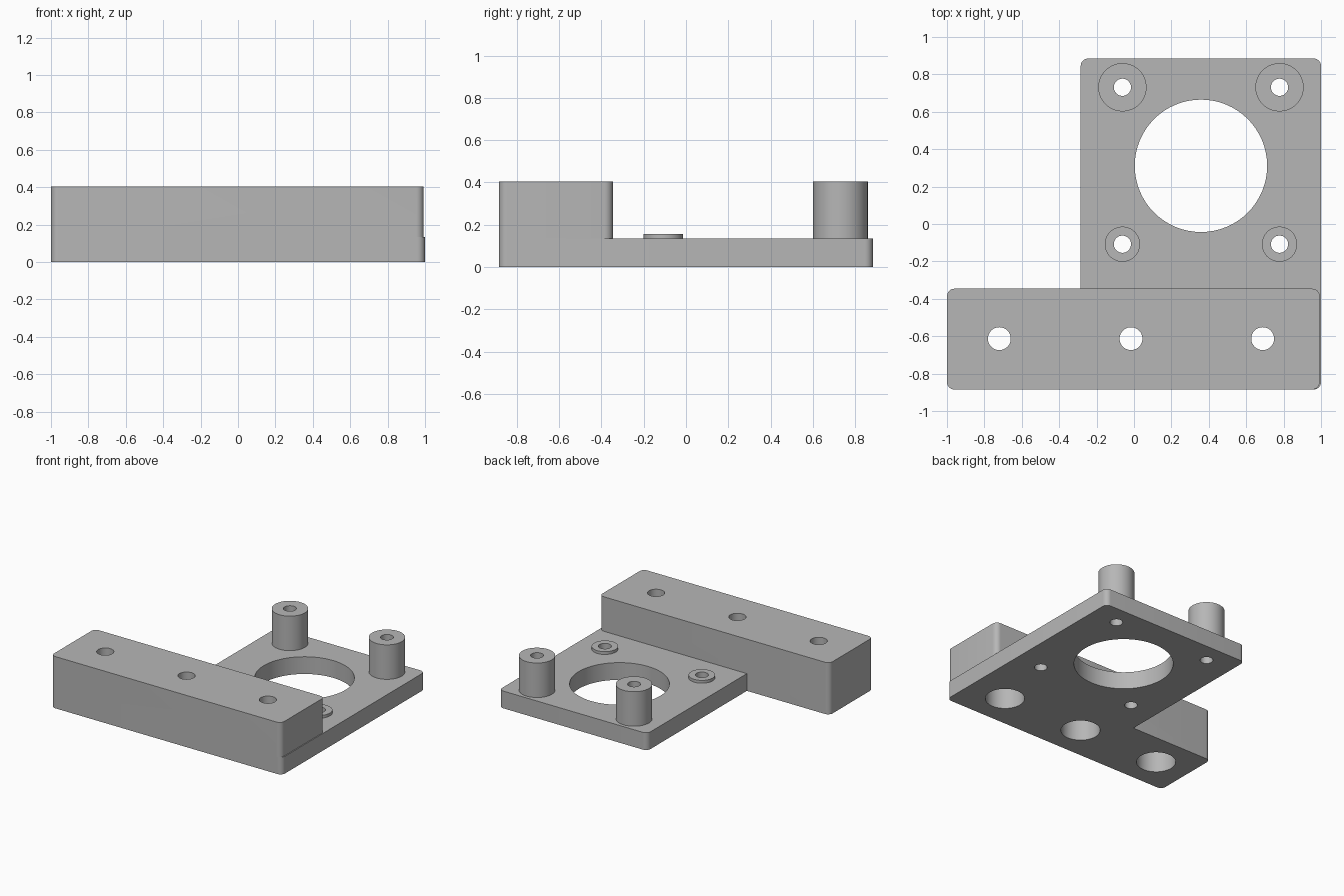
import bpy, bmesh
from mathutils import Matrix

default = bpy.data.objects.get("Cube")
if default:
    bpy.data.objects.remove(default, do_unlink=True)

grey = bpy.data.materials.new("plain grey")
grey.use_nodes = True
colour = (0.47, 0.47, 0.47, 1)
grey.diffuse_color = colour
grey.node_tree.nodes["Principled BSDF"].inputs["Base Color"].default_value = colour


def finish(name, bm):
    mesh = bpy.data.meshes.new(name)
    bm.to_mesh(mesh)
    bm.free()
    mesh.materials.append(grey)
    obj = bpy.data.objects.new(name, mesh)
    bpy.context.collection.objects.link(obj)
    return obj


def rounded_box(name, x0, x1, y0, y1, z0, z1, radius=0.04):
    """Box with its four upright edges rounded."""
    bm = bmesh.new()
    centre = Matrix.Translation(((x0 + x1) / 2, (y0 + y1) / 2, (z0 + z1) / 2))
    size = Matrix.Diagonal((x1 - x0, y1 - y0, z1 - z0, 1))
    bmesh.ops.create_cube(bm, size=1, matrix=centre @ size)
    upright = [e for e in bm.edges
               if abs(e.verts[0].co.z - e.verts[1].co.z) > 0.01]
    bmesh.ops.bevel(bm, geom=upright, offset=radius, segments=8,
                    profile=0.5, affect='EDGES')
    return finish(name, bm)


def cylinder(name, x, y, z0, z1, radius, sides=64):
    bm = bmesh.new()
    bmesh.ops.create_cone(bm, cap_ends=True, segments=sides, radius1=radius,
                          radius2=radius, depth=z1 - z0,
                          matrix=Matrix.Translation((x, y, (z0 + z1) / 2)))
    return finish(name, bm)


def combine(obj, tool, operation):
    """Apply a boolean and discard the tool."""
    tool.hide_render = True
    mod = obj.modifiers.new("combine", 'BOOLEAN')
    mod.operation = operation
    mod.solver = 'EXACT'
    mod.object = tool
    bpy.context.view_layer.objects.active = obj
    bpy.ops.object.modifier_apply(modifier=mod.name)
    bpy.data.objects.remove(tool, do_unlink=True)


def drill(obj, x, y, radius, z0=-0.1, z1=0.6):
    combine(obj, cylinder("hole_cutter", x, y, z0, z1, radius), 'DIFFERENCE')


PLATE_TOP, BLOCK_TOP = 0.135, 0.405

# Base plate joined to the long mounting block
body = rounded_box("bracket_body", -0.285, 1.0, -0.885, 0.885, 0, PLATE_TOP)
block = rounded_box("mounting_block", -1.0, 0.993, -0.885, -0.346, 0, BLOCK_TOP)
combine(body, block, 'UNION')

# Large round opening in the plate
drill(body, 0.358, 0.311, 0.354)

# Block screw holes, wide from below and narrow at the top
for x in (-0.72, -0.016, 0.688):
    drill(body, x, -0.613, 0.061)
    drill(body, x, -0.613, 0.14, z1=0.27)

# Tall standoffs at the back, low raised rings near the block
parts = [body]
for side, x in (("right", -0.062), ("left", 0.778)):
    for kind, y, top, radius in (("standoff", 0.731, BLOCK_TOP, 0.129),
                                 ("raised_ring", -0.108, 0.157, 0.094)):
        post = cylinder(f"{kind}_{side}", x, y, PLATE_TOP, top, radius)
        drill(post, x, y, 0.046)
        drill(body, x, y, 0.046)
        parts.append(post)

# Smooth the curved walls, keep the edges crisp
bpy.ops.object.select_all(action='DESELECT')
for part in parts:
    part.select_set(True)
bpy.context.view_layer.objects.active = body
bpy.ops.object.shade_smooth_by_angle(angle=0.6)
